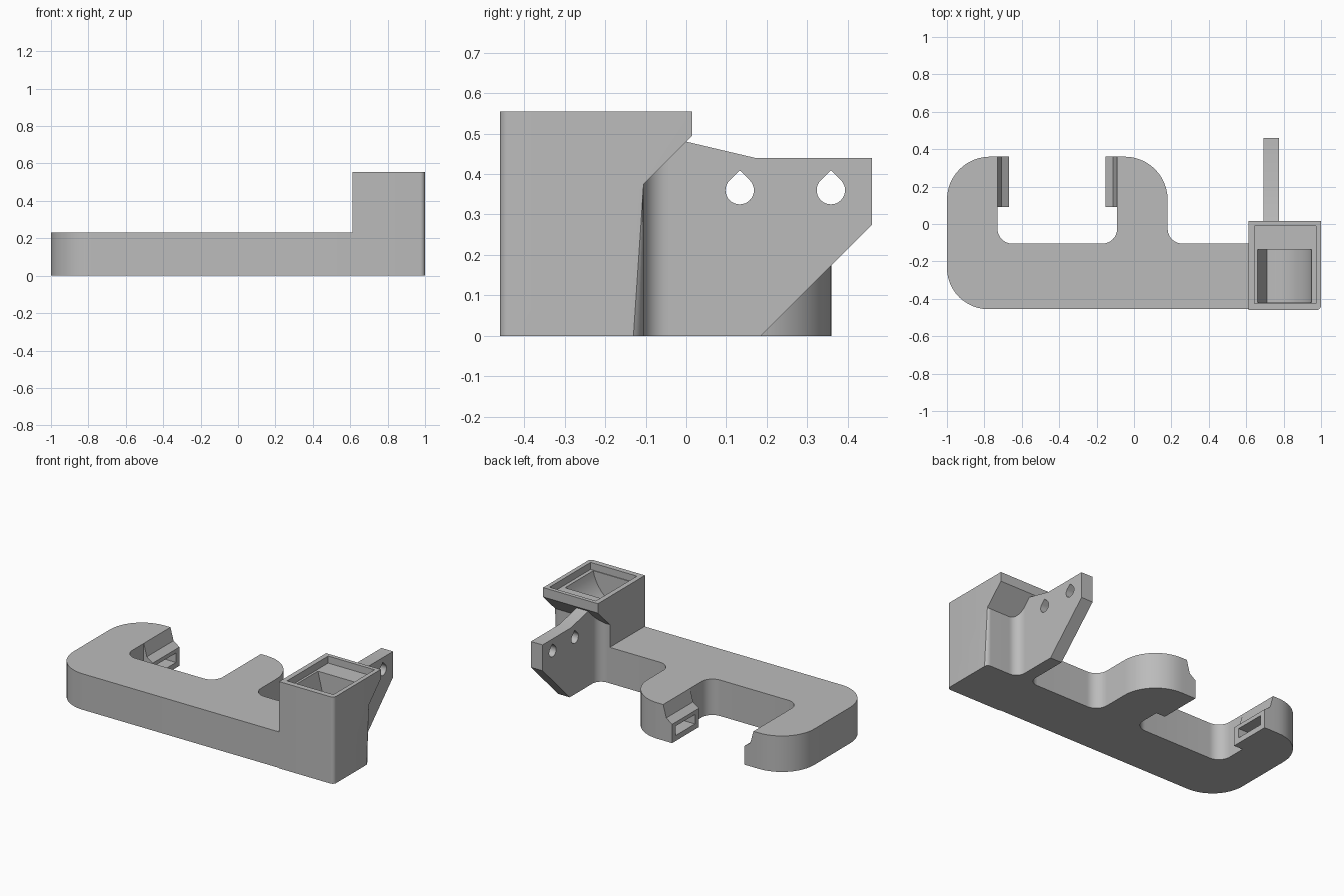
import bpy, bmesh, math
from mathutils import Vector

cube = bpy.data.objects.get("Cube")
if cube:
    bpy.data.objects.remove(cube, do_unlink=True)

grey = bpy.data.materials.new("plain grey")
grey.use_nodes = True
grey.diffuse_color = (0.5, 0.5, 0.5, 1)
grey.node_tree.nodes["Principled BSDF"].inputs["Base Color"].default_value = (0.5, 0.5, 0.5, 1)


def rounded(corners, steps=12):
    """Outline from (u, v, radius) corners, each replaced by an arc."""
    out = []
    for i, (u, v, r) in enumerate(corners):
        p = Vector((u, v))
        if r == 0:
            out.append(p)
            continue
        a = (Vector(corners[i - 1][:2]) - p).normalized()
        b = (Vector(corners[(i + 1) % len(corners)][:2]) - p).normalized()
        centre = p + (a + b) * r          # right-angled corners
        for k in range(steps + 1):
            t = math.pi / 2 * k / steps
            out.append(centre - b * r * math.cos(t) - a * r * math.sin(t))
    return out


def prism(name, outline, axis, lo, hi):
    """Extrude a flat outline along an axis."""
    place = {"x": lambda u, v, w: (w, u, v),
             "y": lambda u, v, w: (u, w, v),
             "z": lambda u, v, w: (u, v, w)}[axis]
    bm = bmesh.new()
    face = bm.faces.new([bm.verts.new(place(u, v, lo)) for u, v in outline])
    ext = bmesh.ops.extrude_face_region(bm, geom=[face])
    bmesh.ops.translate(bm, vec=place(0, 0, hi - lo),
                        verts=[g for g in ext["geom"] if isinstance(g, bmesh.types.BMVert)])
    bmesh.ops.recalc_face_normals(bm, faces=bm.faces)
    mesh = bpy.data.meshes.new(name)
    bm.to_mesh(mesh)
    bm.free()
    mesh.materials.append(grey)
    obj = bpy.data.objects.new(name, mesh)
    bpy.context.collection.objects.link(obj)
    return obj


def activate(obj):
    bpy.ops.object.select_all(action="DESELECT")
    obj.select_set(True)
    bpy.context.view_layer.objects.active = obj


def cut(obj, cutter):
    mod = obj.modifiers.new("cut", "BOOLEAN")
    mod.operation, mod.solver, mod.object = "DIFFERENCE", "EXACT", cutter
    activate(obj)
    bpy.ops.object.modifier_apply(modifier=mod.name)


def box(u0, u1, v0, v1):
    return [(u0, v0), (u1, v0), (u1, v1), (u0, v1)]


# Base bar with two hooked arms
base = prism("base_with_arms", rounded([
    (-1, -.455, .22), (.615, -.455, 0), (.615, -.105, 0), (.18, -.105, .08),
    (.18, .36, .23), (-.09, .36, 0), (-.09, -.105, .08), (-.73, -.105, .08),
    (-.73, .36, 0), (-1, .36, .23)]), "z", 0, .23)
parts, cutters = [base], []

# Clamp pads on the facing sides of the arms, each with a slot
for name, edge, s in (("outer_pad", -.73, 1), ("inner_pad", -.09, -1)):
    shape = [(-.005, 0), (.063, 0), (.063, .12), (.022, .15), (0, .23), (-.005, .23)]
    pad = prism(name, [(edge + s * u, z) for u, z in shape], "y", .09, .36)
    slot = prism("slot_cutter", box(.13, .325, .035, .095), "x",
                 *sorted((edge - s * .03, edge + s * .1)))
    cut(pad, slot)
    cut(base, slot)
    parts.append(pad)
    cutters.append(slot)

# Hopper tower with a sloped overhang at the back
tower = prism("hopper_tower", [(-.46, 0), (-.105, 0), (-.105, .375), (.015, .495),
                               (.015, .555), (-.46, .555)], "x", .613, 1)
bm = bmesh.new()
bm.from_mesh(tower.data)
corners = [e for e in bm.edges if all(v.co.x > .99 and v.co.y < -.1 for v in e.verts)
           and abs(e.verts[0].co.y - e.verts[1].co.y) < .001]
bmesh.ops.bevel(bm, geom=corners, offset=.025, segments=6, profile=.5, affect="EDGES")
bm.to_mesh(tower.data)
bm.free()

# Shallow rim recess and the curved chute below it
recess = prism("recess_cutter", box(.645, .973, -.425, -.01), "z", .51, .6)
bowl = [(.66, .53), (.66, .51), (.71, .31)]
for k in range(1, 11):
    t = math.radians(80) * k / 10
    bowl.append((.71 + .244 * math.sin(t), .31 + .242 * (1 - math.cos(t))))
chute = prism("chute_cutter", bowl + [(.955, .53)], "y", -.42, -.135)
cut(tower, recess)
cut(tower, chute)
cutters += [recess, chute]
parts.append(tower)

# Mounting plate with two teardrop holes
plate = prism("mounting_plate", [(-.12, 0), (.185, 0), (.46, .275), (.46, .44),
                                 (.17, .44), (0, .48), (-.12, .4)], "x", .693, .775)
for y in (.133, .358):
    drop = [(y, .36 + .049)]
    for k in range(25):
        t = math.radians(135 + 270 * k / 24)
        drop.append((y + .035 * math.cos(t), .36 + .035 * math.sin(t)))
    hole = prism("hole_cutter", drop, "x", .6, .9)
    cut(plate, hole)
    cutters.append(hole)
parts.append(plate)

# Concave fillets where the plate meets the tower
for name, x, s in (("fillet_outer", .775, 1), ("fillet_inner", .693, -1)):
    r = .06
    web = [(x - s * .01, -.115), (x + s * r, -.115)]
    for k in range(11):
        t = math.pi / 2 * k / 10
        web.append((x + s * r * (1 - math.sin(t)), -.105 + r * (1 - math.cos(t))))
    web.append((x - s * .01, -.105 + r))
    parts.append(prism(name, web, "z", 0, .435))

for c in cutters:
    bpy.data.objects.remove(c, do_unlink=True)
for part in parts:
    activate(part)
    bpy.ops.object.shade_smooth_by_angle(angle=math.radians(30))
